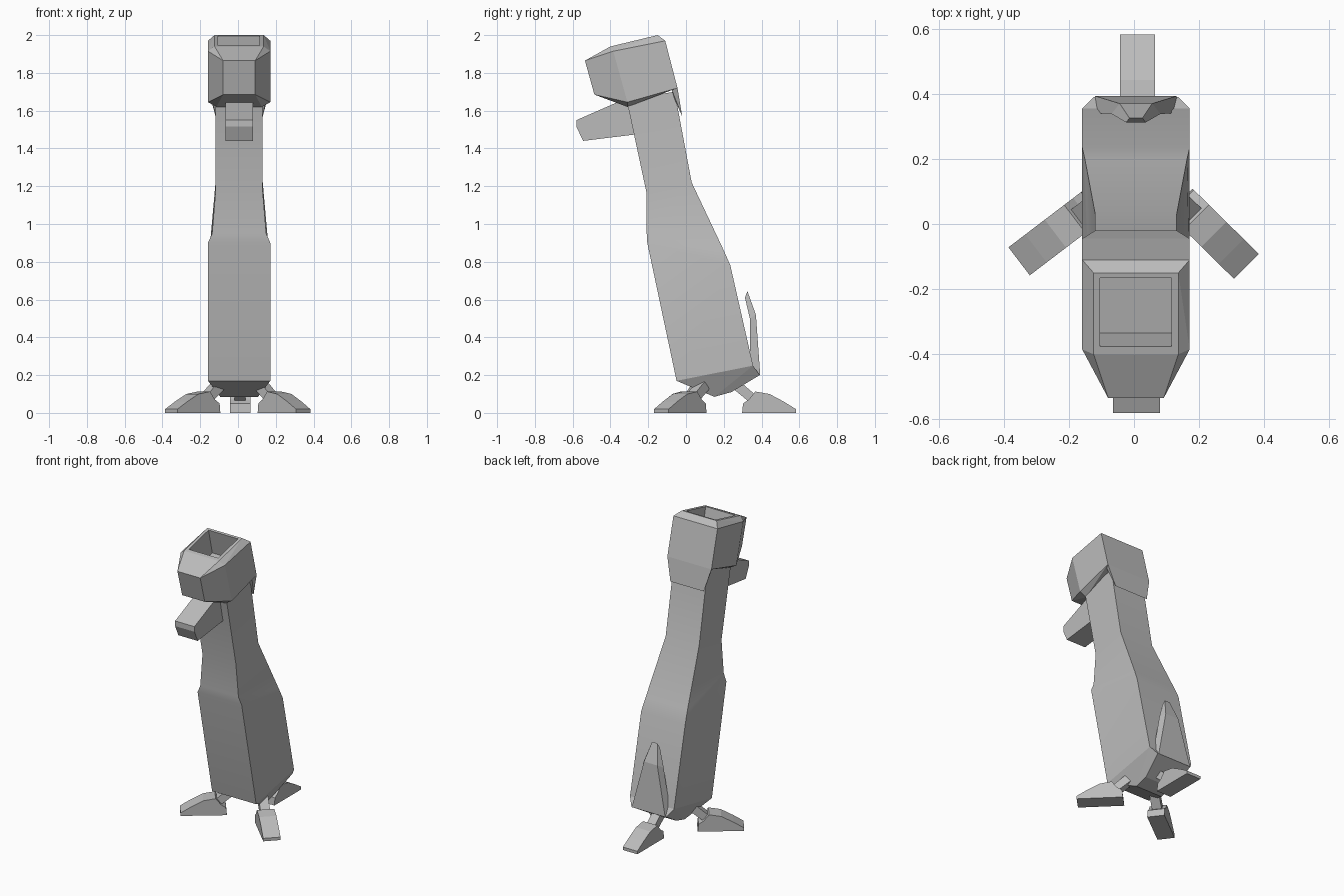
import bpy, bmesh, math
from mathutils import Matrix, Vector

cube = bpy.data.objects.get("Cube")
if cube:
    bpy.data.objects.remove(cube, do_unlink=True)

CX = 0.006  # centre line of the body
grey = bpy.data.materials.new("plain grey")
grey.use_nodes = True
COLOUR = (0.5, 0.5, 0.5, 1)
grey.diffuse_color = COLOUR
grey.node_tree.nodes["Principled BSDF"].inputs["Base Color"].default_value = COLOUR


def finish(name, bm, smooth=True):
    bmesh.ops.recalc_face_normals(bm, faces=bm.faces)
    mesh = bpy.data.meshes.new(name)
    bm.to_mesh(mesh)
    bm.free()
    ob = bpy.data.objects.new(name, mesh)
    bpy.context.collection.objects.link(ob)
    mesh.materials.append(grey)
    if smooth:
        bpy.ops.object.select_all(action='DESELECT')
        bpy.context.view_layer.objects.active = ob
        ob.select_set(True)
        bpy.ops.object.shade_smooth_by_angle(angle=math.radians(25))
    return ob


def loft(name, rings, smooth=True):
    """Skin a list of equal point rings and cap both ends."""
    bm = bmesh.new()
    loops = [[bm.verts.new(p) for p in ring] for ring in rings]
    for a, b in zip(loops, loops[1:]):
        for i in range(len(a)):
            j = (i + 1) % len(a)
            bm.faces.new((a[i], a[j], b[j], b[i]))
    bm.faces.new(loops[0])
    bm.faces.new(loops[-1])
    return finish(name, bm, smooth)


def hull(name, pairs):
    """Convex solid from mirrored points (half width, y, z)."""
    bm = bmesh.new()
    for w, y, z in pairs:
        for s in (-1, 1):
            bm.verts.new((CX + s * w, y, z))
    bmesh.ops.convex_hull(bm, input=bm.verts)
    bmesh.ops.dissolve_limit(bm, angle_limit=math.radians(3), verts=bm.verts, edges=bm.edges)
    return finish(name, bm, False)


def prism(name, profile, x0, x1):
    """Side profile (y, z) extruded across x."""
    return loft(name, [[(x, y, z) for y, z in profile] for x in (x0, x1)], False)


def section(front, back, wf, wb):
    return [(CX - wf, *front), (CX + wf, *front), (CX + wb, *back), (CX - wb, *back)]


# Body and neck
loft("body", [
    section((-0.05, 0.17), (0.355, 0.25), 0.165, 0.165),
    section((-0.205, 0.9), (0.235, 0.78), 0.165, 0.165),
    section((-0.208, 0.95), (0.2, 0.86), 0.143, 0.157),
    section((-0.21, 1.17), (0.03, 1.22), 0.125, 0.125),
    section((-0.315, 1.66), (-0.06, 1.70), 0.125, 0.125)])

# Tapered underside
hull("belly", [(0.165, -0.05, 0.17), (0.165, 0.355, 0.25), (0.13, 0.39, 0.2),
               (0.1, 0.15, 0.085), (0.1, 0.24, 0.11)])

# Head with a faceted front
head = hull("head", [
    (0.085, -0.485, 1.685), (0.085, -0.535, 1.865),
    (0.13, -0.40, 1.94), (0.13, -0.15, 2.0),
    (0.165, -0.385, 1.915), (0.165, -0.11, 1.97),
    (0.165, -0.31, 1.645), (0.165, -0.045, 1.72), (0.12, -0.31, 1.62)])

# Square pit in the top of the head
pit = prism("pit_cutter", [(-0.385, 1.985), (-0.335, 1.776), (-0.125, 1.826), (-0.175, 2.035)],
            -0.105, 0.115)
pit.hide_render = True
cut = head.modifiers.new("pit", 'BOOLEAN')
cut.operation = 'DIFFERENCE'
cut.solver = 'EXACT'
cut.object = pit
bpy.context.view_layer.objects.active = head
bpy.ops.object.modifier_apply(modifier=cut.name)
bpy.data.objects.remove(pit, do_unlink=True)

# Flap hanging behind the neck
hull("nape_flap", [(0.165, -0.045, 1.72), (0.15, -0.075, 1.71),
                   (0.125, -0.02, 1.57), (0.125, -0.06, 1.66)])

# Bill
prism("bill", [(-0.58, 1.55), (-0.58, 1.515), (-0.545, 1.44), (-0.26, 1.475),
               (-0.26, 1.65), (-0.34, 1.655)], -0.065, 0.08)

# Pointed tail standing against the back
loft("tail", [
    section((0.34, 0.2), (0.393, 0.2), 0.13, 0.125),
    section((0.338, 0.5), (0.37, 0.52), 0.075, 0.05),
    section((0.312, 0.61), (0.325, 0.645), 0.03, 0.02)], False)

# Three feet with short legs, built along +x from the heel and turned outward
FOOT = [(0, 0), (0.285, 0), (0.285, 0.02), (0.22, 0.06), (0.145, 0.1),
        (0.07, 0.113), (0.035, 0.07), (0.005, 0.05)]
LEG = [(-0.05, 0.13), (-0.01, 0.165), (0.065, 0.1), (0.035, 0.06)]


def foot(side, heel, direction):
    turn = Matrix.Translation((*heel, 0)) @ Matrix.Rotation(math.atan2(direction[1], direction[0]), 4, 'Z')
    for part, profile, w in (("foot", FOOT, 0.054), ("leg", LEG, 0.03)):
        rings = [[turn @ Vector((d, s * w, z)) for d, z in profile] for s in (-1, 1)]
        loft(side + "_" + part, rings, False)


foot("rear", (0.011, 0.297), (0, 1))
foot("right", (-0.126, 0.058), (-0.795, -0.605))
foot("left", (0.142, 0.07), (0.71, -0.70))
